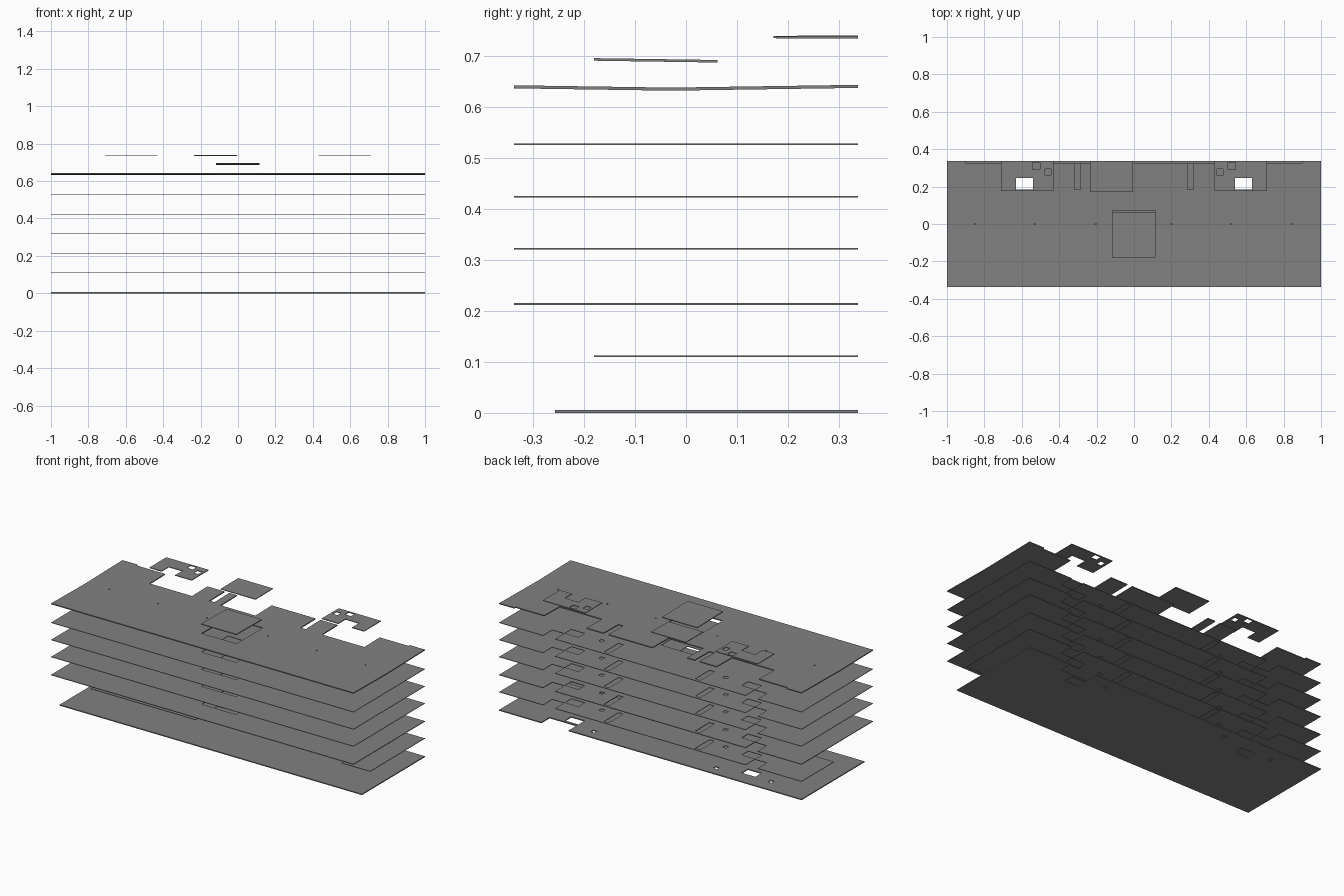
import bpy, bmesh

if "Cube" in bpy.data.objects:
    bpy.data.objects.remove(bpy.data.objects["Cube"])

# Dark grey concrete
concrete = bpy.data.materials.new("dark_concrete")
concrete.diffuse_color = (0.22, 0.22, 0.22, 1)
concrete.use_nodes = True
concrete.node_tree.nodes["Principled BSDF"].inputs["Base Color"].default_value = concrete.diffuse_color


def mirror_x(rects):
    """Rectangles (x0, y0, x1, y1) plus their mirror images in x."""
    return rects + [(-x1, y0, -x0, y1) for x0, y0, x1, y1 in rects]


def square(x, y, s=0.012):
    return (x - s, y - s, x + s, y + s)


def slab(name, solids, holes, z, thick, slope=None, folds=()):
    """Flat plate: union of solid rectangles minus hole rectangles, made thick.
    slope(y) gives an added height for drainage falls; folds are extra y lines."""
    rects = solids + holes
    xs = sorted({round(v, 4) for r in rects for v in (r[0], r[2])})
    ys = sorted({round(v, 4) for r in rects for v in (r[1], r[3])} | set(folds))

    def inside(group, x, y):
        return any(a < x < c and b < y < d for a, b, c, d in group)

    bm = bmesh.new()
    verts = {}

    def vert(x, y):
        if (x, y) not in verts:
            verts[x, y] = bm.verts.new((x, y, z + (slope(y) if slope else 0)))
        return verts[x, y]

    for x0, x1 in zip(xs, xs[1:]):
        for y0, y1 in zip(ys, ys[1:]):
            cx, cy = (x0 + x1) / 2, (y0 + y1) / 2
            if inside(solids, cx, cy) and not inside(holes, cx, cy):
                bm.faces.new((vert(x0, y0), vert(x1, y0), vert(x1, y1), vert(x0, y1)))
    top = bmesh.ops.extrude_face_region(bm, geom=bm.faces[:])["geom"]
    bmesh.ops.translate(bm, vec=(0, 0, thick),
                        verts=[g for g in top if isinstance(g, bmesh.types.BMVert)])
    bmesh.ops.recalc_face_normals(bm, faces=bm.faces[:])
    mesh = bpy.data.meshes.new(name)
    bm.to_mesh(mesh)
    bm.free()
    mesh.materials.append(concrete)
    obj = bpy.data.objects.new(name, mesh)
    bpy.context.collection.objects.link(obj)
    return obj


BACK = 0.337
FULL = [(-1, -0.337, 1, BACK)]

# Openings shared by several levels
atrium = [(-0.115, -0.18, 0.115, 0.07)]
stair_wells = mirror_x([(0.54, 0.185, 0.63, 0.245)])
stair_recess = mirror_x([(0.63, 0.25, 0.71, BACK)])
ducts = mirror_x([(0.285, 0.185, 0.318, 0.32)])
risers = mirror_x([square(0.41, 0.21)])
openings = atrium + stair_wells + stair_recess + ducts + risers

# Ground slab
slab("ground_slab", [(-1, -0.257, 1, BACK)],
     stair_wells + [(0.54, 0.26, 0.72, BACK), square(0.42, 0.27),
                    square(-0.39, 0.27), square(-0.735, 0.245)], 0, 0.006)

# Mezzanine, set back at the entrance hall and the left front corner
slab("mezzanine_slab", [(-1, 0.03, 1, BACK), (-0.85, -0.18, -0.155, BACK), (0.81, -0.18, 1, BACK)],
     openings, 0.110, 0.003)

# Typical upper floors
for i, z in enumerate((0.212, 0.320, 0.422, 0.525)):
    slab(f"floor_slab_{i + 1}", FULL, openings, z, 0.004 if i == 0 else 0.003)

# Main roof, falling to a valley line with drains
VALLEY = -0.03
drains = [square(x, 0, 0.004) for x in (-0.85, -0.53, -0.205, 0.2, 0.52, 0.845)]
roof_cuts = (mirror_x([(0.43, 0.18, 0.71, BACK), (0.285, 0.185, 0.318, BACK)])
             + [(-0.235, 0.172, -0.005, BACK), (-0.9, 0.325, 0.9, BACK)])
slab("main_roof", FULL, atrium + drains + roof_cuts, 0.632, 0.006,
     slope=lambda y: 0.005 * abs(y - VALLEY) / 0.337, folds=(VALLEY,))

# Atrium roof, tilted to the back
slab("atrium_roof", [(-0.118, -0.18, 0.115, 0.062)], [], 0.689, 0.005,
     slope=lambda y: -0.015 * (y + 0.06))

# Stair tower roofs
for side, sx in (("left", -1), ("right", 1)):
    def flip(r):
        return r if sx > 0 else (-r[2], r[1], -r[0], r[3])
    slab(f"stair_roof_{side}", [flip((0.43, 0.177, 0.71, BACK))],
         [flip(r) for r in ((0.54, 0.177, 0.63, 0.245), (0.503, 0.292, 0.542, 0.328),
                            (0.445, 0.26, 0.475, 0.295))], 0.734, 0.004)

# Lift tower roof
slab("lift_roof", [(-0.235, 0.172, -0.005, BACK)], [], 0.736, 0.004,
     slope=lambda y: 0.008 * (y - 0.25))
